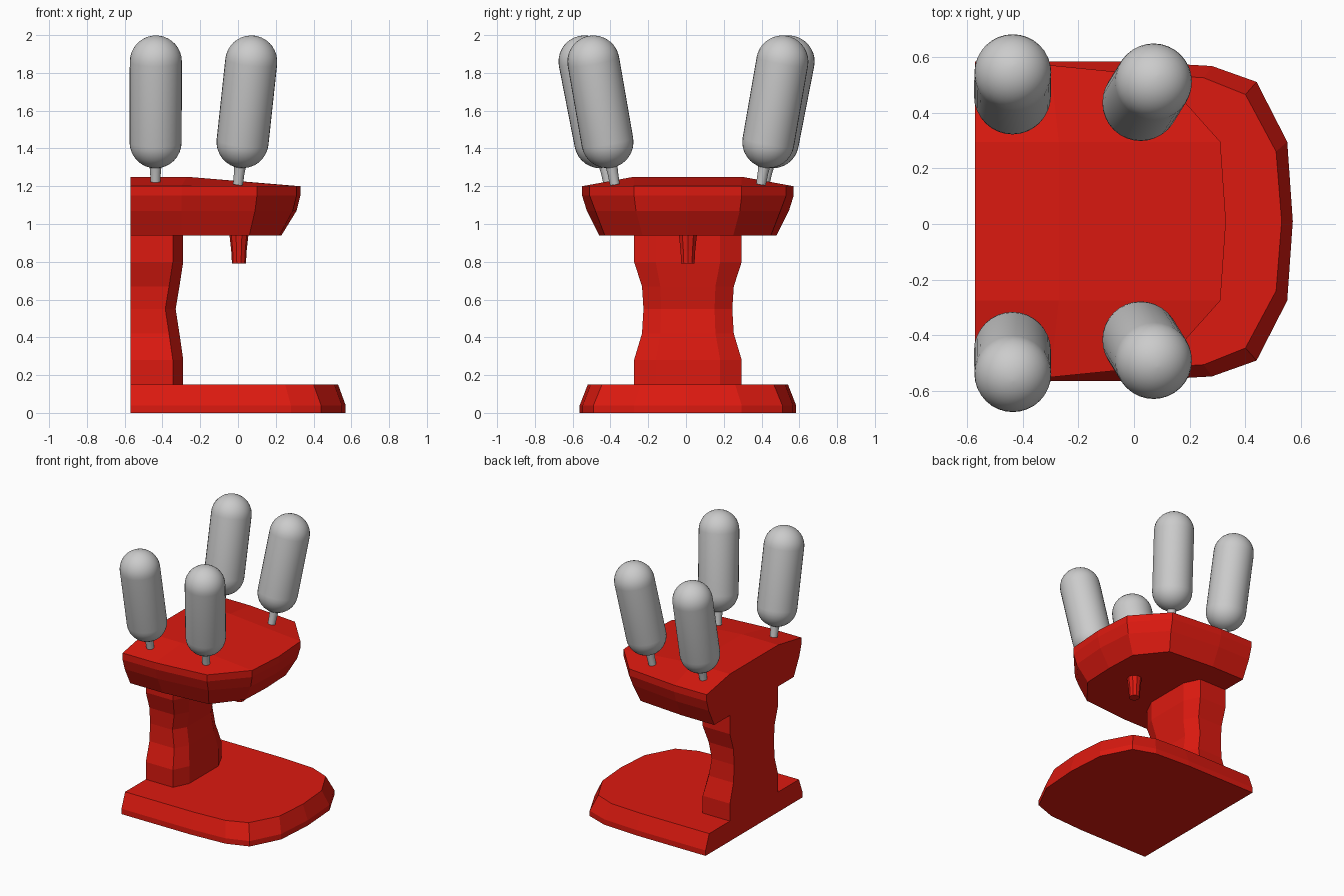
import bpy, bmesh, math
from mathutils import Vector

if "Cube" in bpy.data.objects:
    bpy.data.objects.remove(bpy.data.objects["Cube"])

CY = 0.01    # centre line in y
BACK = -0.57

red = bpy.data.materials.new("red_paint")
red.diffuse_color = (0.72, 0.01, 0.005, 1)
red.use_nodes = True
red.node_tree.nodes["Principled BSDF"].inputs["Base Color"].default_value = red.diffuse_color


def finish(bm, name, mat=None):
    bmesh.ops.recalc_face_normals(bm, faces=bm.faces)
    mesh = bpy.data.meshes.new(name)
    bm.to_mesh(mesh)
    bm.free()
    ob = bpy.data.objects.new(name, mesh)
    bpy.context.collection.objects.link(ob)
    if mat:
        mesh.materials.append(mat)
    return ob


def ring(bm, half, z):
    """Mirror a half outline (x, y) across the centre line at height z."""
    pts = half + [(x, -y) for x, y in reversed(half) if y > 0]
    return [bm.verts.new((x, CY + y, z)) for x, y in pts]


def skin(bm, rings):
    for a, b in zip(rings, rings[1:]):
        n = len(a)
        for i in range(n):
            j = (i + 1) % n
            bm.faces.new((a[i], a[j], b[j], b[i]))


def lathe(name, profile, p0, p1, sides, mat=None):
    """Revolve (radius, distance) points about the axis p0 -> p1."""
    p0, p1 = Vector(p0), Vector(p1)
    rot = Vector((0, 0, 1)).rotation_difference(p1 - p0)
    bm = bmesh.new()
    rings = []
    for r, t in profile:
        rings.append([bm.verts.new(p0 + rot @ Vector((r * math.cos(a), r * math.sin(a), t)))
                      for a in (2 * math.pi * i / sides for i in range(sides))])
    skin(bm, rings)
    bm.faces.new(rings[0])
    bm.faces.new(rings[-1])
    bmesh.ops.remove_doubles(bm, verts=bm.verts, dist=1e-5)
    return finish(bm, name, mat)


# Base plate
foot = [(BACK, .573), (0, .573), (.28, .557), (.44, .5), (.55, .285), (.57, 0)]
foot_top = [(BACK, .53), (0, .53), (.25, .515), (.40, .455), (.51, .25), (.53, 0)]
bm = bmesh.new()
rings = [ring(bm, foot, 0), ring(bm, foot, .04), ring(bm, foot_top, .15)]
skin(bm, rings)
bm.faces.new(rings[0])
bm.faces.new(rings[-1])
finish(bm, "base", red)

# Waisted column: height, half width, front x
bm = bmesh.new()
rings = []
for z, w, front in [(.15, .285, -.29), (.28, .285, -.29), (.42, .243, -.31), (.55, .235, -.33),
                    (.67, .243, -.31), (.80, .285, -.29), (.94, .285, -.29)]:
    rings.append(ring(bm, [(BACK, w), (front - .055, w), (front, w * .6)], z))
skin(bm, rings)
bm.faces.new(rings[0])
bm.faces.new(rings[-1])
finish(bm, "column", red)

# Head with flared sides and a crowned top
rim = [(BACK, .56), (-.3, .56), (.10, .52), (.31, .285), (.33, 0)]
bm = bmesh.new()
rings = [ring(bm, [(BACK, .47), (-.3, .47), (.06, .44), (.22, .24), (.23, 0)], .94),
         ring(bm, [(BACK, .535), (-.3, .535), (.09, .49), (.29, .275), (.31, 0)], 1.07),
         ring(bm, rim, 1.15), ring(bm, rim, 1.20)]
skin(bm, rings)
bm.faces.new(rings[0])
t = rings[-1]
bl, fl, fr, br = [bm.verts.new((x, CY + y, 1.25)) for x, y in
                  [(BACK, .285), (-.27, .285), (-.27, -.285), (BACK, -.285)]]
for face in [(bl, fl, fr, br), (fl, t[3], t[4], t[5], fr),
             (t[0], t[1], fl, bl), (t[1], t[2], t[3], fl),
             (t[8], t[7], fr, br), (t[7], t[6], t[5], fr),
             (t[8], t[0], bl, br)]:
    bm.faces.new(face)
finish(bm, "head", red)

# Dispensing nozzle
lathe("nozzle", [(.037, 0), (.041, .07), (.05, .15)], (.005, CY, .79), (.005, CY, .94), 10, red)

# Tilted canisters on short stems
R = .138
for label, base, top, dy in [("back", (-.437, .413), (-.435, .54), .003),
                             ("front", (.0, .387), (.07, .50), .01)]:
    for side, s in [("left", -1), ("right", 1)]:
        p0 = Vector((base[0], dy + s * base[1], 1.21))
        p1 = Vector((top[0], dy + s * top[1], 1.86))
        length = (p1 - p0).length
        low = length - .435
        prof = [(.026, 0), (.028, .06)]
        prof += [(R * math.cos(a), low + R * math.sin(a))
                 for a in (math.radians(d) for d in range(-77, 1, 11))]
        prof += [(R * math.cos(a), length + R * math.sin(a))
                 for a in (math.radians(d) for d in range(0, 90, 10))]
        prof += [(.004, length + R)]
        ob = lathe(f"canister_{label}_{side}", prof, p0, p1, 32)
        bpy.ops.object.select_all(action='DESELECT')
        ob.select_set(True)
        bpy.context.view_layer.objects.active = ob
        bpy.ops.object.shade_smooth_by_angle(angle=math.radians(30))
